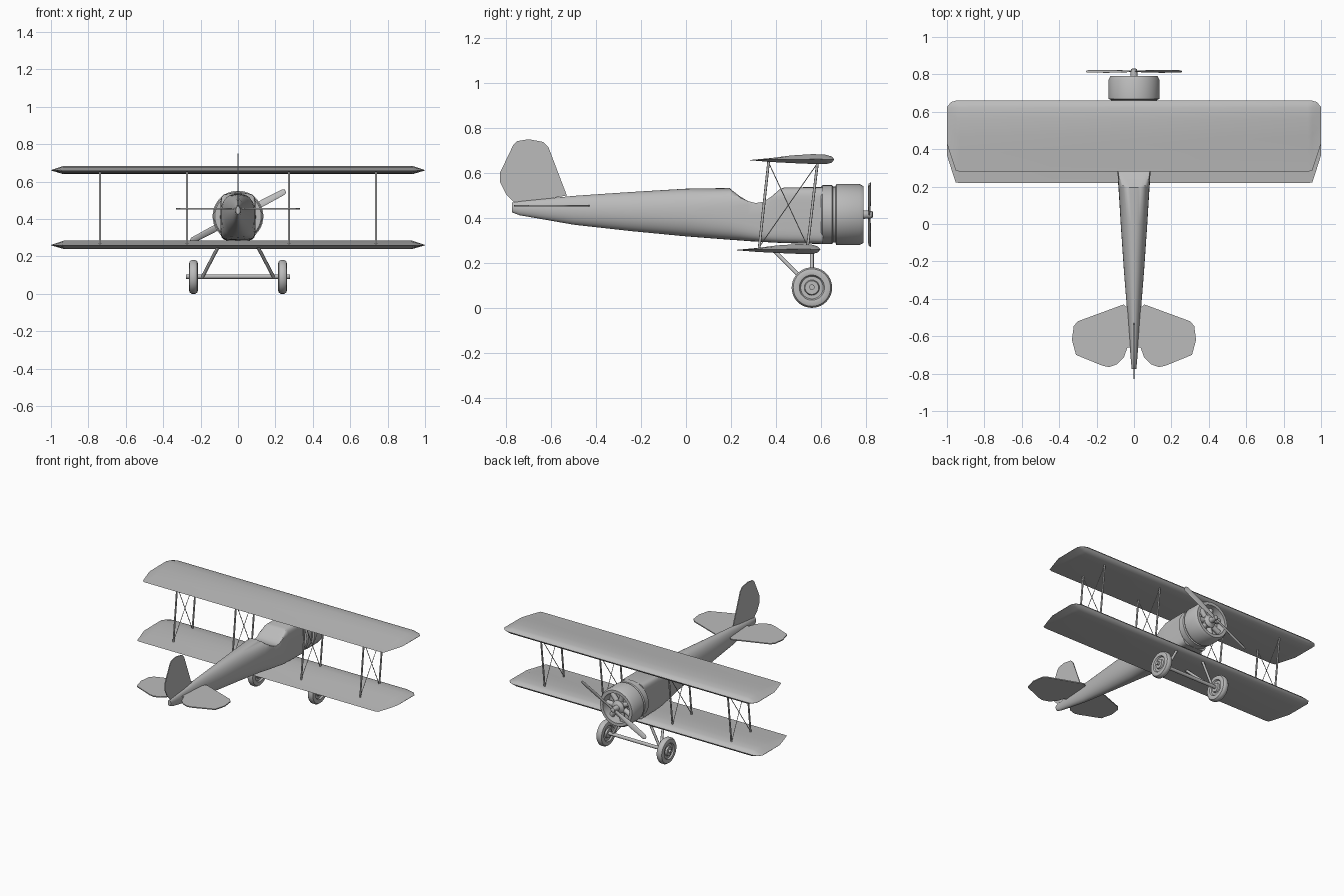
import bpy, bmesh, math
from mathutils import Vector

if "Cube" in bpy.data.objects:
    bpy.data.objects.remove(bpy.data.objects["Cube"])

grey = bpy.data.materials.new("plain grey")
grey.use_nodes = True
colour = (0.5, 0.5, 0.5, 1)
grey.diffuse_color = colour
grey.node_tree.nodes["Principled BSDF"].inputs["Base Color"].default_value = colour


def add(name, bm, angle=35):
    bmesh.ops.recalc_face_normals(bm, faces=bm.faces)
    mesh = bpy.data.meshes.new(name)
    bm.to_mesh(mesh)
    bm.free()
    mesh.materials.append(grey)
    ob = bpy.data.objects.new(name, mesh)
    bpy.context.collection.objects.link(ob)
    bpy.ops.object.select_all(action='DESELECT')
    ob.select_set(True)
    bpy.context.view_layer.objects.active = ob
    bpy.ops.object.shade_smooth_by_angle(angle=math.radians(angle))
    return ob


def loft(name, rings, cap=True, angle=35):
    bm = bmesh.new()
    loops = [[bm.verts.new(p) for p in ring] for ring in rings]
    n = len(loops[0])
    for a, b in zip(loops, loops[1:]):
        for i in range(n):
            bm.faces.new((a[i], a[(i + 1) % n], b[(i + 1) % n], b[i]))
    if cap:
        bm.faces.new(loops[0])
        bm.faces.new(loops[-1])
    return add(name, bm, angle)


def turned(name, profile, centre, axis, sides=40, cap=True):
    """Revolve (distance along axis, radius) pairs around the x or y axis."""
    rings = []
    for d, r in profile:
        ring = []
        for i in range(sides):
            t = math.tau * i / sides
            u, v = r * math.cos(t), r * math.sin(t)
            ring.append(Vector(centre) + Vector((d, u, v) if axis == 'x' else (u, d, v)))
        rings.append(ring)
    return loft(name, rings, cap)


def rod(name, start, end, radius, sides=8):
    a, b = Vector(start), Vector(end)
    turn = (b - a).to_track_quat('Z', 'Y')
    ring = [turn @ Vector((radius * math.cos(math.tau * i / sides),
                           radius * math.sin(math.tau * i / sides), 0)) for i in range(sides)]
    return loft(name, [[a + p for p in ring], [b + p for p in ring]], angle=50)


def plate(name, outline, offset):
    """Thin flat panel from an outline, extruded by an offset vector."""
    off = Vector(offset)
    return loft(name, [[Vector(p) - off / 2 for p in outline],
                       [Vector(p) + off / 2 for p in outline]])


# Fuselage: y, half width, bottom, top, squareness, cockpit cut height
stations = [(-.775, .012, .425, .468, 2, 1), (-.74, .016, .412, .474, 2, 1),
            (-.5, .034, .37, .498, 2, 1), (-.25, .054, .342, .515, 2, 1),
            (0, .071, .318, .53, 2.2, 1), (.195, .083, .303, .533, 2.8, 1),
            (.205, .084, .302, .533, 3, .523), (.24, .086, .3, .533, 3.4, .496),
            (.275, .088, .297, .533, 3.8, .475), (.31, .09, .295, .533, 4.3, .466),
            (.345, .091, .293, .533, 5, .472), (.38, .093, .291, .534, 6, .495),
            (.42, .094, .289, .535, 6, .53), (.44, .094, .288, .536, 6, 1),
            (.61, .095, .284, .537, 6, 1)]
rings = []
for y, w, low, high, power, cut in stations:
    mid, half, ring = (low + high) / 2, (high - low) / 2, []
    for i in range(40):
        c, s = math.cos(math.tau * i / 40), math.sin(math.tau * i / 40)
        x = math.copysign(abs(c) ** (2 / power), c) * w
        z = math.copysign(abs(s) ** (2 / power), s) * half
        ring.append((x, y, min(mid + z, cut)))
    rings.append(ring)
loft("fuselage", rings)

# Engine cowling with a hollow front, engine and propeller shaft
hub = (0, 0, .415)
turned("cowling", [(.6, .09), (.6, .124), (.607, .131), (.65, .131), (.655, .124), (.664, .124),
                   (.669, .136), (.772, .136), (.79, .126), (.79, .105), (.72, .1), (.72, .01)],
       hub, 'y')
turned("crankcase", [(.72, .045), (.765, .045), (.78, .02), (.828, .016), (.832, .008)], hub, 'y', 20)
for k in range(7):
    t = math.tau * k / 7
    d = Vector((math.cos(t), 0, math.sin(t)))
    base = Vector((0, .745, .415))
    rod("engine_cylinder", base + d * .03, base + d * .1, .018, 12)

# Propeller: two twisted blades
tilt = math.radians(28)
along = Vector((math.cos(tilt), 0, math.sin(tilt)))
across = Vector((-math.sin(tilt), 0, math.cos(tilt)))
centre = Vector((0, .816, .415))
rings = []
for r, w in [(-.287, .008), (-.275, .017), (-.15, .019), (-.05, .012), (0, .012),
             (.05, .012), (.15, .019), (.275, .017), (.287, .008)]:
    twist = .35 * max(-1, min(1, r / .05))
    chord = across * math.cos(twist) + Vector((0, math.sin(twist), 0))
    normal = chord.cross(along)
    rings.append([centre + along * r + chord * w * math.cos(t) + normal * .004 * math.sin(t)
                  for t in [math.tau * i / 10 for i in range(10)]])
loft("propeller", rings)

# Wings: one aerofoil section carried along the span with tapered tips
section = [(0, -.003), (.25, .006), (.5, .018), (.75, .024), (.9, .021), (.97, .013), (1, 0),
           (.97, -.014), (.9, -.021), (.75, -.02), (.5, -.016), (.25, -.011)]
half_span = [(.93, .66, .28, 1), (.953, .659, .285, .7), (.978, .652, .36, .35), (1, .625, .43, .05)]
span = [(-x, f, b, t) for x, f, b, t in reversed(half_span)] + half_span
for name, dy, height in (("upper_wing", 0, .66), ("lower_wing", -.062, .26)):
    loft(name, [[(x, back + (front - back) * u + dy, height + h * thick) for u, h in section]
                for x, front, back, thick in span], angle=40)

# Tail surfaces
half_tail = [(.055, -.43), (.3, -.52), (.322, -.545), (.332, -.62), (.31, -.7), (.17, -.757),
             (.135, -.765), (.09, -.75), (.055, -.715), (.035, -.66)]
for side, s in (("left", 1), ("right", -1)):
    outline = half_tail + [(0, -.66), (0, -.43 - .05)]
    plate(side + "_tailplane", [(s * x, y, .455) for x, y in outline], (0, 0, .007))
fin = [(-.53, .5), (-.612, .715), (-.635, .738), (-.7, .75), (-.75, .742), (-.768, .725),
       (-.828, .6), (-.828, .56), (-.8, .505), (-.765, .47), (-.7, .47)]
plate("fin", [(0, y, z) for y, z in fin], (.006, 0, 0))

# Interplane struts and crossed bracing wires
for x in (-.738, -.272, .272, .738):
    rod("front_strut", (x, .54, .265), (x, .586, .655), .006)
    rod("rear_strut", (x, .325, .262), (x, .368, .655), .006)
    rod("bracing_wire", (x, .54, .275), (x, .368, .645), .0022, 6)
    rod("bracing_wire", (x, .325, .27), (x, .586, .645), .0022, 6)

# Landing gear
rod("axle", (-.277, .56, .092), (.277, .56, .092), .012, 16)
wheel = [(-.023, .02), (-.023, .03), (-.012, .034), (-.012, .05), (-.022, .056), (-.024, .07),
         (-.02, .083), (-.01, .09)]
wheel += [(-d, r) for d, r in reversed(wheel)]
for side, s in (("left", 1), ("right", -1)):
    turned(side + "_wheel", wheel, (s * .238, .56, .09), 'x')
    rod(side + "_front_gear_leg", (s * .19, .56, .09), (s * .1, .56, .262), .009)
    rod(side + "_rear_gear_leg", (s * .19, .555, .09), (s * .1, .385, .262), .009)
